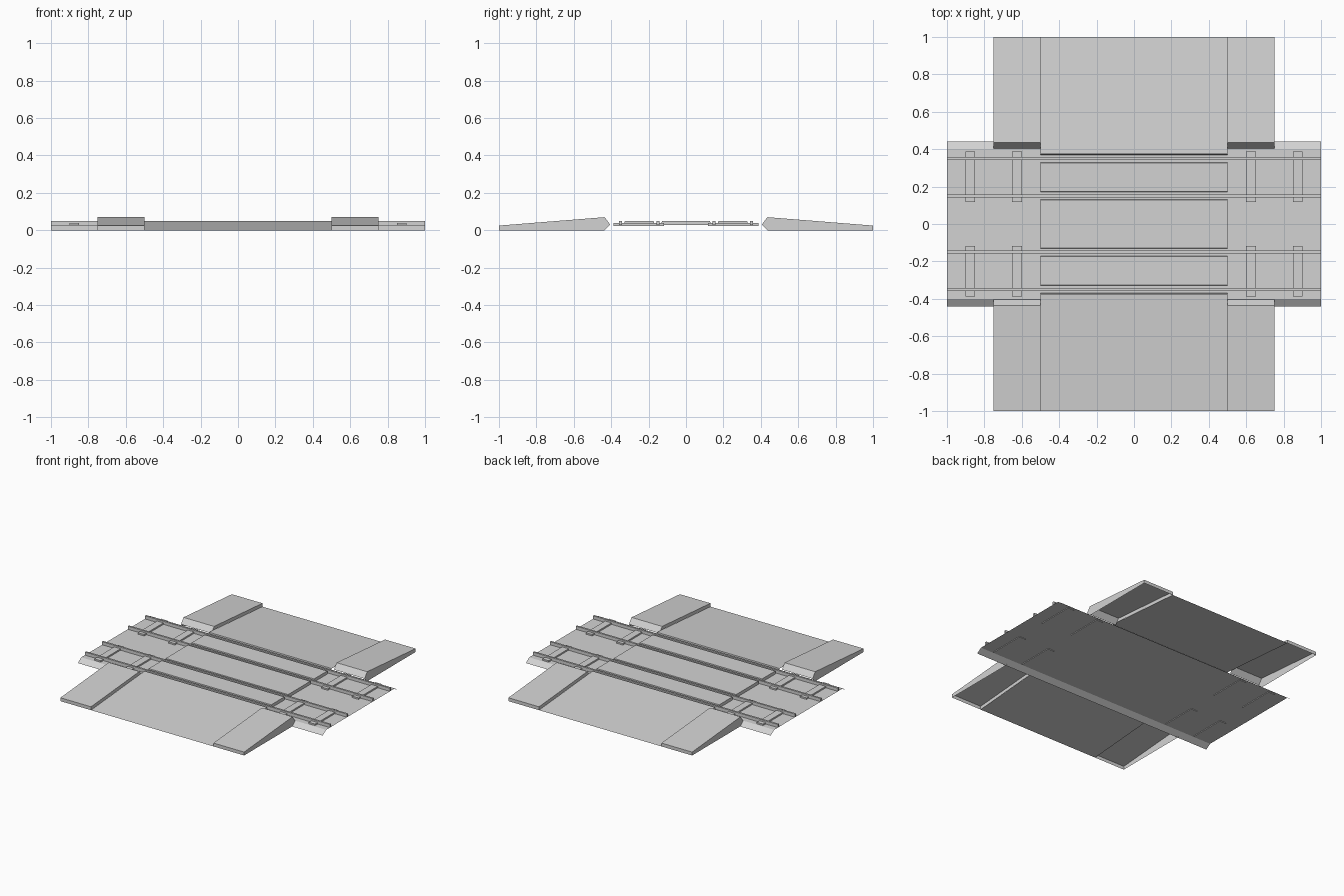
import bpy, bmesh

old = bpy.data.objects.get("Cube")
if old:
    bpy.data.objects.remove(old, do_unlink=True)

# One plain grey for every part
grey = bpy.data.materials.new("plain_grey")
grey.use_nodes = True
colour = (0.65, 0.65, 0.65, 1)
grey.diffuse_color = colour
grey.node_tree.nodes["Principled BSDF"].inputs["Base Color"].default_value = colour

BED = 0.027   # height of the track bed
TOP = 0.05    # height of the rails and panels


def strip(name, profile, x0, x1, cap0=None, cap1=None, mirror=(False, False)):
    """Sweep an open (y, z) profile along x, with optional end caps."""
    bm = bmesh.new()
    ends = [[bm.verts.new((x, y, z)) for y, z in profile] for x in (x0, x1)]
    for i in range(len(profile) - 1):
        bm.faces.new((ends[0][i], ends[1][i], ends[1][i + 1], ends[0][i + 1]))
    if cap0:
        bm.faces.new([bm.verts.new((x0, y, z)) for y, z in cap0])
    if cap1:
        bm.faces.new([bm.verts.new((x1, y, z)) for y, z in reversed(cap1)])
    bmesh.ops.remove_doubles(bm, verts=bm.verts[:], dist=1e-5)
    mesh = bpy.data.meshes.new(name)
    bm.to_mesh(mesh)
    bm.free()
    mesh.materials.append(grey)
    obj = bpy.data.objects.new(name, mesh)
    bpy.context.collection.objects.link(obj)
    if any(mirror):
        mod = obj.modifiers.new("mirror", 'MIRROR')
        mod.use_axis = (mirror[0], mirror[1], False)
        mod.use_mirror_merge = False
    return obj


def bar(name, y0, y1, x0, x1, z0, z1, taper=0.0, mirror=(False, False)):
    """A bar without an underside, sitting on the bed."""
    profile = [(y0, z0), (y0 + taper, z1), (y1 - taper, z1), (y1, z0)]
    return strip(name, profile, x0, x1, profile, profile, mirror)


# Thin track bed with sloping edges
strip("track_bed", [(-0.44, 0), (-0.4, BED), (0.4, BED), (0.44, 0)], -1, 1)

# Road ramps up to the outer rails
strip("road_ramp", [(-1, 0), (-0.375, TOP), (-0.37, BED)], -0.5, 0.5,
      mirror=(False, True))

# Raised side kerbs with an undercut inner end, open underneath
kerb = [(-1, 0), (-1, 0.025), (-0.435, 0.07), (-0.405, 0.03)]
strip("side_kerb", kerb, 0.5, 0.75,
      cap0=kerb[:3] + [(-0.418, 0.047)],
      cap1=kerb + [(-0.435, 0)], mirror=(True, True))

# Road panels between the rails
bar("centre_panel", -0.132, 0.132, -0.5, 0.5, BED, TOP, 0.003)
bar("track_panel", 0.17, 0.33, -0.5, 0.5, BED, TOP, 0.003, (False, True))

# Rails of both tracks
for label, y in (("inner_rail", 0.15), ("outer_rail", 0.35)):
    bar(label, y - 0.007, y + 0.007, -1, 1, BED, TOP, mirror=(False, True))

# Sleepers passing through the bed
for label, x in (("inner_sleeper", 0.625), ("outer_sleeper", 0.875)):
    loop = [(0.118, 0.022), (0.118, 0.038), (0.388, 0.038), (0.388, 0.022)]
    strip(label, loop + loop[:1], x - 0.026, x + 0.026, loop, loop, (True, True))
